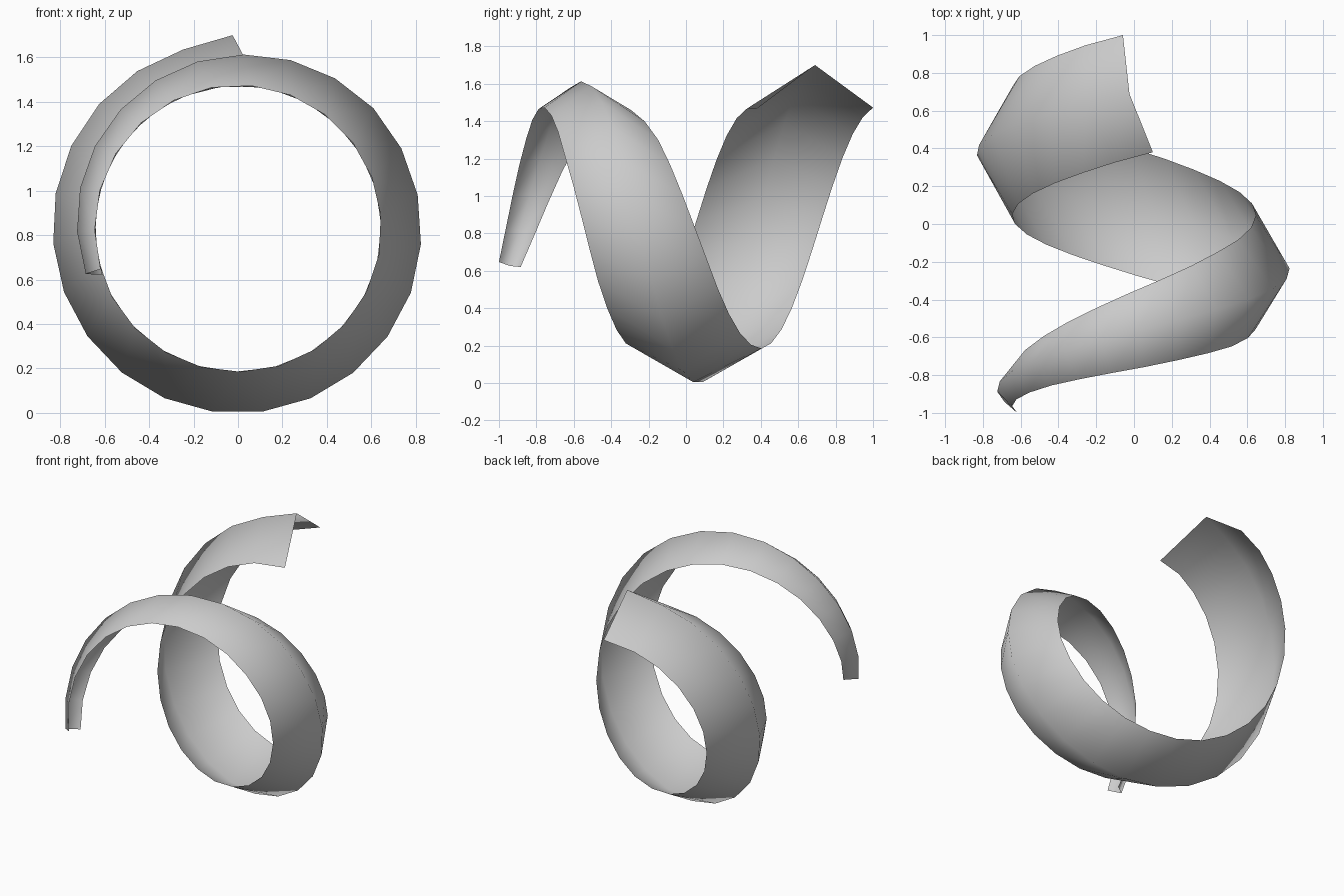
import bpy
import math

if "Cube" in bpy.data.objects:
    bpy.data.objects.remove(bpy.data.objects["Cube"])

SEGMENTS = 30
INNER_R = 0.645
CENTRE_Z = 0.83

# Profiles along the strip: (ring index, value)
RIDGE_RADIUS = [(0, .715), (4, .752), (7, .783), (10, .815), (14, .830), (24, .834), (29, .842), (30, .87)]
HALF_WIDTH = [(0, .058), (4, .13), (7, .195), (10, .25), (14, .29), (18, .31), (30, .31)]
FRONT_LAG = [(0, -.1), (10, -5), (18, -6.7), (29, -8), (30, -10.5)]
BACK_LEAD = [(0, 2.4), (10, 5), (18, 6.5), (29, 6.5), (30, 3.6)]


def sample(keys, t):
    for (a, va), (b, vb) in zip(keys, keys[1:]):
        if t <= b:
            return va + (vb - va) * (t - a) / (b - a)
    return keys[-1][1]


def point(radius, degrees, y):
    a = math.radians(degrees)
    return (radius * math.sin(a), y, CENTRE_Z - radius * math.cos(a))


# Tapered spiral strip with an open V section, ridge pointing outward
verts, faces = [], []
for i in range(SEGMENTS + 1):
    angle = 286.6 - 15.5 * i
    y = -0.942 + 0.0544 * i
    half = sample(HALF_WIDTH, i)
    verts += [
        point(INNER_R, angle + sample(FRONT_LAG, i), y - half),
        point(sample(RIDGE_RADIUS, i), angle, y),
        point(INNER_R, angle + sample(BACK_LEAD, i), y + half),
    ]
for i in range(SEGMENTS):
    for k in range(2):
        a = 3 * i + k
        faces.append((a, a + 1, a + 4, a + 3))

mesh = bpy.data.meshes.new("spiral_strip")
mesh.from_pydata(verts, [], faces)
# Make the ridge side the outside
if mesh.polygons[0].normal.x > 0:
    mesh.flip_normals()
mesh.shade_smooth()
strip = bpy.data.objects.new("spiral_strip", mesh)
bpy.context.collection.objects.link(strip)
